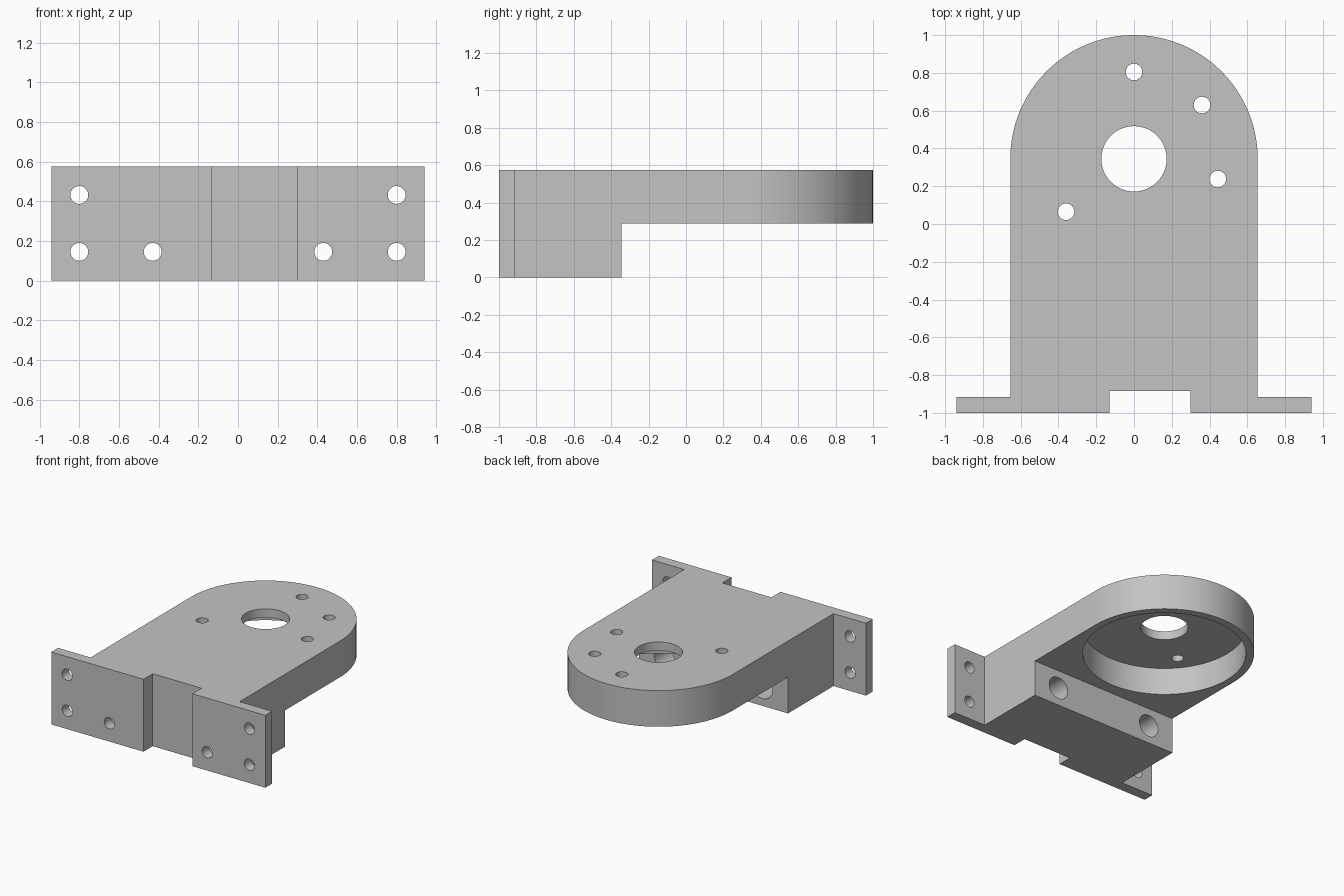
import bpy, bmesh, math
from mathutils import Matrix, Vector

if "Cube" in bpy.data.objects:
    bpy.data.objects.remove(bpy.data.objects["Cube"])

H = 0.575            # overall height
PLATE_Z = 0.288      # underside of the plate
R = 0.655            # rounded end radius
CY = 0.345           # centre of the rounded end

grey = bpy.data.materials.new("plain grey")
grey.diffuse_color = (0.55, 0.55, 0.55, 1)
grey.use_nodes = True
grey.node_tree.nodes["Principled BSDF"].inputs["Base Color"].default_value = grey.diffuse_color


def make_object(name, bm):
    bmesh.ops.recalc_face_normals(bm, faces=bm.faces)
    mesh = bpy.data.meshes.new(name)
    bm.to_mesh(mesh)
    bm.free()
    ob = bpy.data.objects.new(name, mesh)
    bpy.context.collection.objects.link(ob)
    mesh.materials.append(grey)
    return ob


def extrude_outline(name, points, z0, z1):
    bm = bmesh.new()
    face = bm.faces.new([bm.verts.new((x, y, z0)) for x, y in points])
    top = bmesh.ops.extrude_face_region(bm, geom=[face])["geom"]
    bmesh.ops.translate(bm, vec=(0, 0, z1 - z0),
                        verts=[v for v in top if isinstance(v, bmesh.types.BMVert)])
    return make_object(name, bm)


def cylinder(name, start, end, radius, sides):
    a, b = Vector(start), Vector(end)
    turn = (b - a).to_track_quat('Z', 'Y').to_matrix().to_4x4()
    bm = bmesh.new()
    bmesh.ops.create_cone(bm, cap_ends=True, segments=sides, radius1=radius,
                          radius2=radius, depth=(b - a).length,
                          matrix=Matrix.Translation((a + b) / 2) @ turn)
    return make_object(name, bm)


# Bracket body: flanges, front notch and rounded end in one outline
arc = [(R * math.cos(math.pi * i / 64), CY + R * math.sin(math.pi * i / 64))
       for i in range(65)]
outline = [(-0.94, -1), (-0.13, -1), (-0.13, -0.885), (0.30, -0.885), (0.30, -1),
           (0.94, -1), (0.94, -0.915), (R, -0.915)] + arc + [(-R, -0.915), (-0.94, -0.915)]
body = extrude_outline("bracket_body", outline, 0, H)

cutters = []
# Space under the plate, behind the mounting block
cutters.append(extrude_outline("underside_cutter",
                               [(-1, -0.345), (1, -0.345), (1, 1.2), (-1, 1.2)], -0.2, PLATE_Z))
# Round recess in the underside and shaft hole
cutters.append(cylinder("recess_cutter", (0, CY, 0.1), (0, CY, 0.506), 0.595, 128))
cutters.append(cylinder("shaft_hole_cutter", (0, CY, 0.1), (0, CY, 0.8), 0.173, 64))
# Screw holes through the plate
for x, y in [(0, 0.805), (0.36, 0.63), (0.443, 0.238), (-0.36, 0.065)]:
    cutters.append(cylinder("plate_hole_cutter", (x, y, 0.1), (x, y, 0.8), 0.044, 32))
# Flange holes, and block holes with wide bores from the back
for s in (-1, 1):
    for x, z in [(0.8, 0.145), (0.8, 0.432), (0.43, 0.145)]:
        y_end = -0.8 if x > 0.7 else -0.2
        cutters.append(cylinder("mount_hole_cutter", (s * x, -1.1, z), (s * x, y_end, z), 0.045, 32))
    cutters.append(cylinder("wide_bore_cutter", (s * 0.43, -0.915, 0.145),
                            (s * 0.43, -0.2, 0.145), 0.088, 48))

bpy.context.view_layer.objects.active = body
for c in cutters:
    c.hide_render = True
    mod = body.modifiers.new(c.name, 'BOOLEAN')
    mod.operation = 'DIFFERENCE'
    mod.solver = 'EXACT'
    mod.object = c
    bpy.ops.object.modifier_apply(modifier=mod.name)
for c in cutters:
    bpy.data.objects.remove(c)

# Smooth round walls, crisp edges
bpy.ops.object.select_all(action='DESELECT')
body.select_set(True)
bpy.ops.object.shade_smooth_by_angle(angle=math.radians(30))
